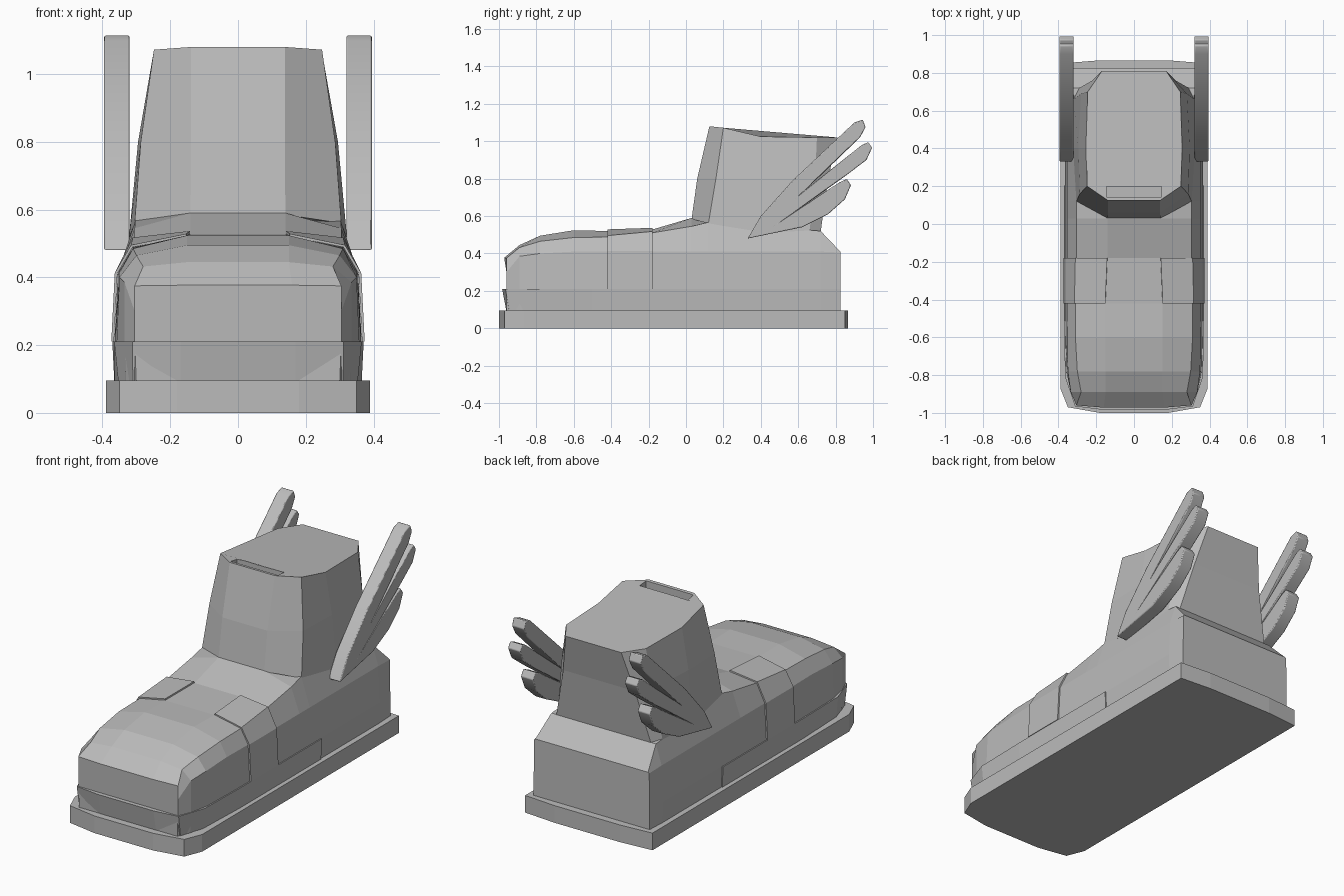
import bpy, bmesh

cube = bpy.data.objects.get("Cube")
if cube:
    bpy.data.objects.remove(cube)

grey = bpy.data.materials.new("plain grey")
grey.use_nodes = True
grey.diffuse_color = (0.5, 0.5, 0.5, 1)
grey.node_tree.nodes["Principled BSDF"].inputs["Base Color"].default_value = (0.5, 0.5, 0.5, 1)


def loft(name, rings, closed=True, caps=True):
    """Skin a row of rings that share one point count."""
    bm = bmesh.new()
    rows = [[bm.verts.new(p) for p in r] for r in rings]
    n = len(rows[0])
    for a, b in zip(rows, rows[1:]):
        for i in range(n if closed else n - 1):
            j = (i + 1) % n
            bm.faces.new((a[i], a[j], b[j], b[i]))
    if caps:
        bm.faces.new(rows[0])
        bm.faces.new(rows[-1])
    bmesh.ops.recalc_face_normals(bm, faces=bm.faces)
    me = bpy.data.meshes.new(name)
    bm.to_mesh(me)
    bm.free()
    ob = bpy.data.objects.new(name, me)
    me.materials.append(grey)
    bpy.context.collection.objects.link(ob)
    return ob


def mirrored(half):
    """Close a right-hand half outline with its left-hand copy."""
    return half + [(-p[0],) + tuple(p[1:]) for p in reversed(half)]


def prism(name, low, high, z0, z1):
    return loft(name, [[(x, y, z) for x, y in mirrored(o)]
                       for o, z in ((low, z0), (high, z1))])


# Sole slab
sole = [(0.18, -1.0), (0.35, -0.97), (0.39, -0.87), (0.39, 0.85), (0.2, 0.865)]
prism("sole", sole, sole, 0, 0.095)

# Guard band around the toe
prism("toe_guard",
      [(0.17, -0.96), (0.31, -0.945), (0.353, -0.81), (0.365, -0.5), (0.365, 0.205)],
      [(0.17, -0.983), (0.312, -0.965), (0.365, -0.81), (0.371, -0.5), (0.371, 0.205)],
      0.09, 0.21)

# Foot: y, bottom x, band x, (shoulder x, z), (upper edge x, z), (crown x, z)
stations = [
    (-0.96, 0.30, 0.305, (0.305, 0.30), (0.305, 0.375), (0.16, 0.377)),
    (-0.89, 0.33, 0.335, (0.335, 0.385), (0.28, 0.432), (0.15, 0.445)),
    (-0.78, 0.35, 0.358, (0.35, 0.40), (0.30, 0.465), (0.15, 0.495)),
    (-0.60, 0.358, 0.363, (0.352, 0.41), (0.31, 0.485), (0.15, 0.524)),
    (-0.42, 0.36, 0.365, (0.355, 0.41), (0.31, 0.488), (0.15, 0.52)),
    (-0.18, 0.36, 0.365, (0.355, 0.41), (0.305, 0.51), (0.14, 0.528)),
    (0.03, 0.36, 0.365, (0.355, 0.41), (0.305, 0.545), (0.14, 0.59)),
    (0.12, 0.36, 0.365, (0.355, 0.41), (0.303, 0.567), (0.14, 0.575)),
    (0.72, 0.36, 0.365, (0.355, 0.41), (0.32, 0.52), (0.14, 0.52)),
    (0.825, 0.355, 0.355, (0.352, 0.405), (0.345, 0.41), (0.14, 0.41)),
]


def section(s, grow=0.0):
    y, low, band, *upper = s
    return [(low + grow, y, 0.09), (band + grow, y, 0.21)] + \
           [(x + grow, y, z + grow) for x, z in upper]


foot = [mirrored(section(s)) for s in stations]
# Bow the front of the toe forward in the middle
foot[0] = [(x, y - 0.012 if abs(x) < 0.2 else y, z) for x, y, z in foot[0]]
loft("foot", foot)

# Raised side straps joining the guard band
for side, label in ((1, "left"), (-1, "right")):
    strap = loft(label + "_strap",
                 [[(side * x, y, z) for x, y, z in section(s, 0.001)[1:]]
                  for s in stations[4:6]], closed=False, caps=False)
    bm = bmesh.new()
    bm.from_mesh(strap.data)
    if sum(f.normal.x for f in bm.faces) * side < 0:
        bmesh.ops.reverse_faces(bm, faces=bm.faces)
    bm.to_mesh(strap.data)
    bm.free()
    solid = strap.modifiers.new("thickness", "SOLIDIFY")
    solid.thickness = 0.008
    solid.offset = 1

# Ankle shaft, lofted upward
shaft = loft("ankle_shaft", [mirrored(h) for h in (
    [(0.14, 0.03, 0.585), (0.305, 0.12, 0.56), (0.322, 0.40, 0.515),
     (0.32, 0.66, 0.515), (0.29, 0.72, 0.515)],
    [(0.138, 0.06, 0.80), (0.287, 0.16, 0.80), (0.295, 0.40, 0.80),
     (0.28, 0.69, 0.80), (0.22, 0.76, 0.80)],
    [(0.138, 0.125, 1.08), (0.248, 0.20, 1.072), (0.255, 0.40, 1.025),
     (0.245, 0.70, 1.02), (0.17, 0.81, 1.02)])])

# Slot behind the front panel
bpy.ops.mesh.primitive_cube_add(size=1, location=(0, 0.17, 1.06))
cutter = bpy.context.object
cutter.name = "slot_cutter"
cutter.scale = (0.29, 0.055, 0.12)
cutter.hide_render = True
cutter.hide_viewport = True
cut = shaft.modifiers.new("slot", "BOOLEAN")
cut.operation = "DIFFERENCE"
cut.solver = "EXACT"
cut.object = cutter

# Three-feather wings, from a side outline (y, z)
wing = [(0.33, 0.48), (0.40, 0.60), (0.57, 0.79), (0.90, 1.10), (0.945, 1.115),
        (0.96, 1.075), (0.93, 1.02), (0.65, 0.75), (0.94, 0.98), (0.975, 0.995),
        (0.995, 0.965), (0.965, 0.90), (0.86, 0.82), (0.63, 0.655), (0.82, 0.78),
        (0.86, 0.798), (0.882, 0.765), (0.85, 0.69), (0.76, 0.61), (0.62, 0.54)]
for side, label in ((1, "left"), (-1, "right")):
    ob = loft(label + "_wing", [[(side * x, y, z) for y, z in wing] for x in (0.32, 0.395)])
    bev = ob.modifiers.new("rounded edge", "BEVEL")
    bev.width = 0.012
    bev.segments = 2
    bpy.ops.object.select_all(action="DESELECT")
    ob.select_set(True)
    bpy.context.view_layer.objects.active = ob
    bpy.ops.object.shade_smooth_by_angle()
